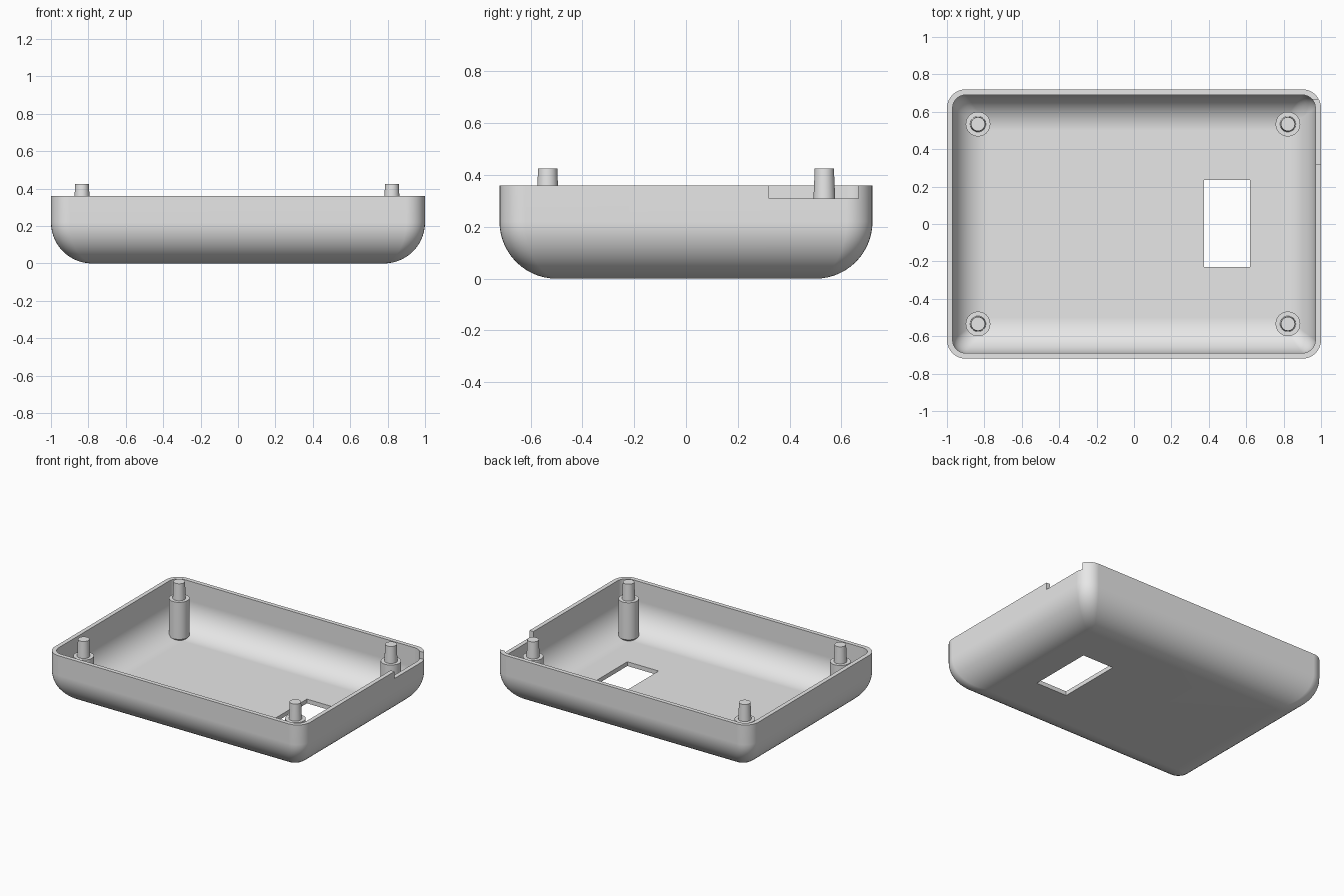
import bpy, bmesh, math

cube = bpy.data.objects.get("Cube")
if cube:
    bpy.data.objects.remove(cube, do_unlink=True)

grey = bpy.data.materials.new("plain grey plastic")
grey.use_nodes = True
grey.diffuse_color = (0.8, 0.8, 0.8, 1)
grey.node_tree.nodes["Principled BSDF"].inputs["Base Color"].default_value = (0.8, 0.8, 0.8, 1)

HALF_X, HALF_Y, RIM, WALL = 1.0, 0.72, 0.36, 0.03
BEND, CORNER, SEGS = 0.22, 0.10, 8


def finish(name, bm):
    bmesh.ops.recalc_face_normals(bm, faces=bm.faces)
    mesh = bpy.data.meshes.new(name)
    bm.to_mesh(mesh)
    bm.free()
    obj = bpy.data.objects.new(name, mesh)
    bpy.context.collection.objects.link(obj)
    mesh.materials.append(grey)
    return obj


def activate(obj):
    bpy.ops.object.select_all(action='DESELECT')
    obj.select_set(True)
    bpy.context.view_layer.objects.active = obj


def smooth(obj):
    activate(obj)
    bpy.ops.object.shade_smooth_by_angle(angle=math.radians(35))


def bridge(bm, a, b):
    for i in range(len(a)):
        j = (i + 1) % len(a)
        bm.faces.new((a[i], a[j], b[j], b[i]))


def rounded_ring(bm, hx, hy, radius, z):
    """Horizontal rounded rectangle of vertices."""
    ring = []
    for k, (sx, sy) in enumerate([(1, 1), (-1, 1), (-1, -1), (1, -1)]):
        for i in range(SEGS + 1):
            a = (k + i / SEGS) * math.pi / 2
            ring.append(bm.verts.new((sx * (hx - radius) + radius * math.cos(a),
                                      sy * (hy - radius) + radius * math.sin(a), z)))
    return ring


def bowl_rings(bm, offset):
    """Rings from rim to floor, with the whole bowl moved inward by offset."""
    bend, corner = BEND - offset, CORNER - offset
    rings = [rounded_ring(bm, HALF_X - offset, HALF_Y - offset, corner, RIM)]
    steps = 14
    for i in range(steps + 1):
        a = i / steps * math.pi / 2
        inset = bend * (1 - math.cos(a))
        radius = corner + (0.02 - corner) * inset / bend
        rings.append(rounded_ring(bm, HALF_X - offset - inset, HALF_Y - offset - inset,
                                  radius, BEND - bend * math.sin(a)))
    return rings


def box(name, x, y, z):
    bm = bmesh.new()
    bmesh.ops.create_cube(bm, size=1)
    for v in bm.verts:
        v.co = [(lo + hi) / 2 + c * (hi - lo) for c, (lo, hi) in zip(v.co, (x, y, z))]
    return finish(name, bm)


# Hollow tray: outer skin, flat rim, inner skin
bm = bmesh.new()
outer, inner = bowl_rings(bm, 0), bowl_rings(bm, WALL)
for skin in (outer, inner):
    for a, b in zip(skin, skin[1:]):
        bridge(bm, a, b)
    bm.faces.new(skin[-1])
bridge(bm, outer[0], inner[0])
tray = finish("tray_shell", bm)

# Floor window and the notch in the left wall
cutters = [box("window_cutter", (0.375, 0.62), (-0.23, 0.235), (-0.1, 0.1)),
           box("notch_cutter", (0.93, 1.1), (0.32, 0.665), (0.31, 0.5))]
for cutter in cutters:
    cutter.hide_render = True
    activate(tray)
    mod = tray.modifiers.new("cut", 'BOOLEAN')
    mod.operation, mod.solver, mod.object = 'DIFFERENCE', 'EXACT', cutter
    bpy.ops.object.modifier_apply(modifier=mod.name)
    bpy.data.objects.remove(cutter, do_unlink=True)
smooth(tray)
weighted = tray.modifiers.new("even shading", 'WEIGHTED_NORMAL')
weighted.keep_sharp = True

# Standoff posts, each with a shoulder and a slightly tapered pin
POST_PROFILE = [(0.05, 0.029), (0.066, 0.045), (0.066, 0.307),
                (0.042, 0.307), (0.037, 0.425)]
for side, x in (("right", -0.834), ("left", 0.823)):
    for end, y in (("front", -0.534), ("back", 0.534)):
        bm = bmesh.new()
        rings = []
        for r, z in POST_PROFILE:
            angles = [i * math.tau / 32 for i in range(32)]
            rings.append([bm.verts.new((x + r * math.cos(a), y + r * math.sin(a), z))
                          for a in angles])
        for a, b in zip(rings, rings[1:]):
            bridge(bm, a, b)
        bm.faces.new(rings[0])
        bm.faces.new(rings[-1])
        smooth(finish(f"{end}_{side}_post", bm))
